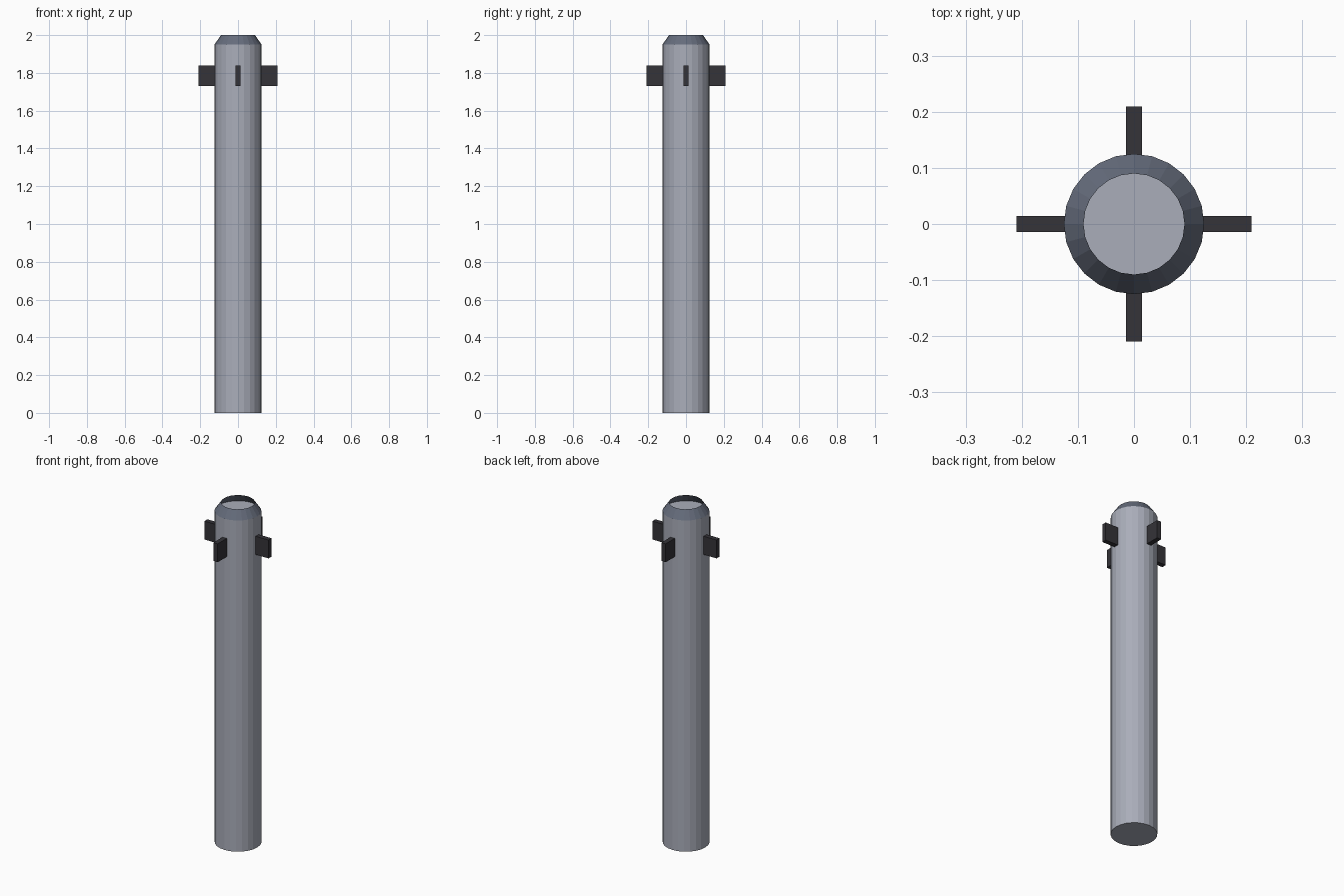
import bpy
import bmesh
from math import pi, cos, sin
from mathutils import Matrix

cube = bpy.data.objects.get("Cube")
if cube:
    bpy.data.objects.remove(cube, do_unlink=True)

SIDES = 24
RADIUS = 0.125
SHOULDER = 1.95


def material(name, rgb):
    mat = bpy.data.materials.new(name)
    mat.use_nodes = True
    mat.diffuse_color = (*rgb, 1)
    shader = next(n for n in mat.node_tree.nodes if n.type == "BSDF_PRINCIPLED")
    shader.inputs["Base Color"].default_value = (*rgb, 1)
    return mat


def finish(name, bm, mat):
    mesh = bpy.data.meshes.new(name)
    bm.to_mesh(mesh)
    bm.free()
    mesh.materials.append(mat)
    obj = bpy.data.objects.new(name, mesh)
    bpy.context.collection.objects.link(obj)
    return obj


def tube(name, r_low, r_high, z_low, z_high, capped, mat):
    bm = bmesh.new()
    place = Matrix.Translation((0, 0, (z_low + z_high) / 2))
    bmesh.ops.create_cone(bm, cap_ends=capped, segments=SIDES, radius1=r_low,
                          radius2=r_high, depth=z_high - z_low, matrix=place)
    return finish(name, bm, mat)


def fin(name, angle, mat):
    inner, outer, low, high, thick = 0.115, 0.209, 1.73, 1.838, 0.028
    bm = bmesh.new()
    place = (Matrix.Rotation(angle, 4, "Z")
             @ Matrix.Translation(((inner + outer) / 2, 0, (low + high) / 2))
             @ Matrix.Diagonal((outer - inner, thick, high - low, 1)))
    bmesh.ops.create_cube(bm, size=1, matrix=place)
    return finish(name, bm, mat)


light_grey = material("light grey metal", (0.40, 0.42, 0.49))
slate = material("slate grey", (0.13, 0.15, 0.20))
charcoal = material("charcoal", (0.035, 0.033, 0.04))

# Closed shaft with an open tapered rim on top
tube("shaft", RADIUS, RADIUS, 0, SHOULDER, True, light_grey)
tube("tapered_rim", RADIUS, 0.09, SHOULDER, 2, False, slate)

# Four fins around the upper shaft
for i, side in enumerate(("left", "back", "right", "front")):
    fin(side + "_fin", i * pi / 2, charcoal)
